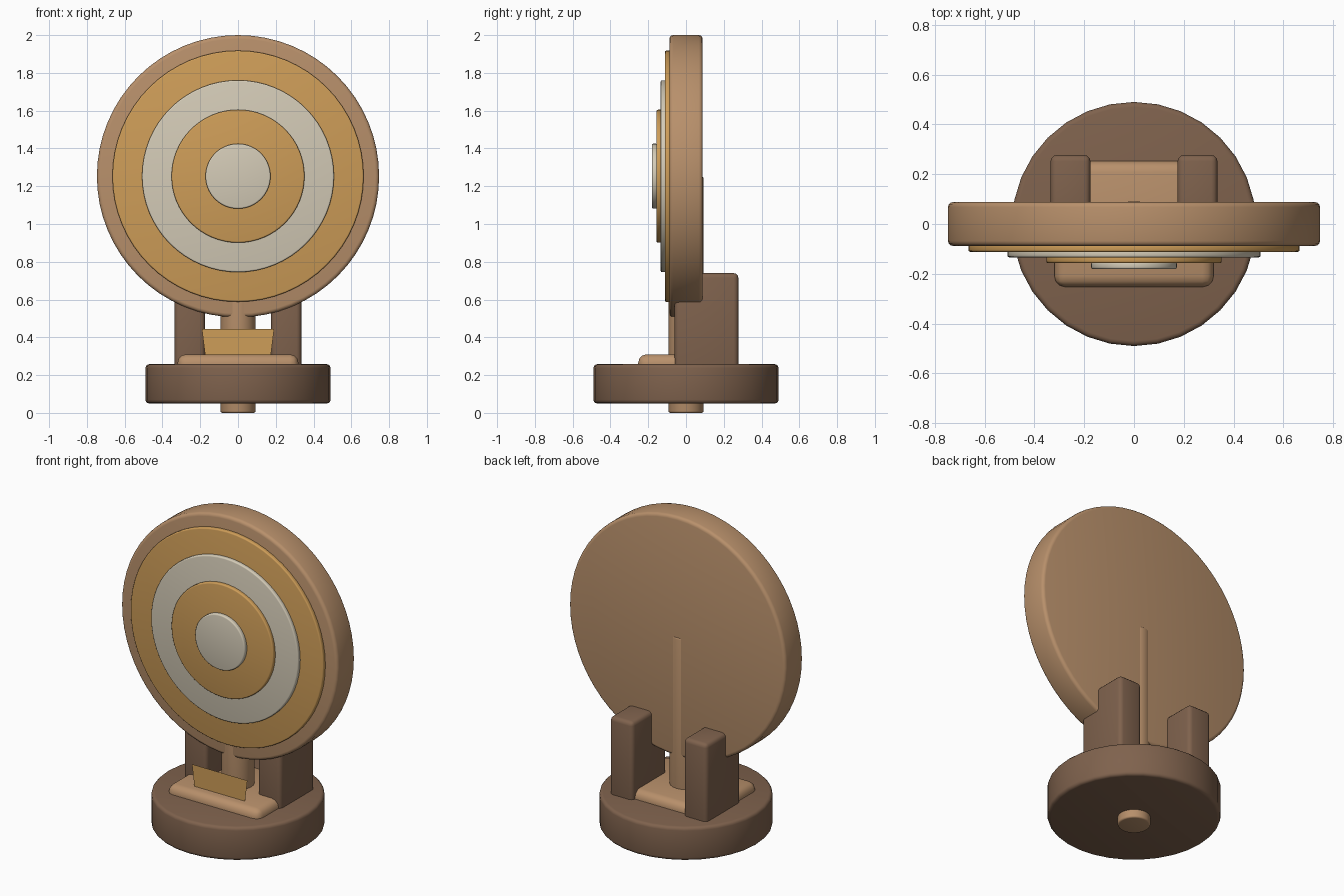
import bpy
import bmesh
import math
from mathutils import Matrix

if "Cube" in bpy.data.objects:
    bpy.data.objects.remove(bpy.data.objects["Cube"])


def material(name, srgb):
    m = bpy.data.materials.new(name)
    lin = [((c / 255 + 0.055) / 1.055) ** 2.4 for c in srgb]
    m.diffuse_color = (*lin, 1)
    m.use_nodes = True
    m.node_tree.nodes["Principled BSDF"].inputs["Base Color"].default_value = m.diffuse_color
    return m


TAN = material("tan wood", (184, 144, 107))
BROWN = material("dark brown wood", (127, 98, 77))
GOLD = material("gold", (206, 157, 88))
CREAM = material("cream", (212, 203, 183))


def finish(bm, name, mat, bevel=0, segments=3):
    me = bpy.data.meshes.new(name)
    bm.to_mesh(me)
    bm.free()
    ob = bpy.data.objects.new(name, me)
    bpy.context.collection.objects.link(ob)
    me.materials.append(mat)
    bpy.context.view_layer.objects.active = ob
    ob.select_set(True)
    if bevel:
        mod = ob.modifiers.new("rounded edges", 'BEVEL')
        mod.width = bevel
        mod.segments = segments
        mod.limit_method = 'ANGLE'
        mod.angle_limit = math.radians(40)
        bpy.ops.object.modifier_apply(modifier=mod.name)
        bpy.ops.object.shade_smooth_by_angle(angle=math.radians(35))
    ob.select_set(False)
    return ob


def cylinder(name, mat, radius, lo, hi, sides, bevel, facing_front=False, z=0):
    """Round part between lo and hi along z, or along y when facing front."""
    bm = bmesh.new()
    mid = (lo + hi) / 2
    if facing_front:
        mx = Matrix.Translation((0, mid, z)) @ Matrix.Rotation(math.pi / 2, 4, 'X')
    else:
        mx = Matrix.Translation((0, 0, mid))
    bmesh.ops.create_cone(bm, cap_ends=True, segments=sides, radius1=radius,
                          radius2=radius, depth=hi - lo, matrix=mx)
    return finish(bm, name, mat, bevel)


def box(name, mat, lo, hi, bevel, segments=3):
    bm = bmesh.new()
    bmesh.ops.create_cube(bm, size=1)
    for v in bm.verts:
        v.co = [(a + b) / 2 + c * (b - a) for a, b, c in zip(lo, hi, v.co)]
    return finish(bm, name, mat, bevel, segments)


# Round base with the central post running through it
cylinder("base", BROWN, 0.49, 0.05, 0.258, 32, 0.02)
cylinder("post", TAN, 0.093, 0.0, 1.25, 32, 0.01)

# Low platform and the two rear uprights
box("platform", TAN, (-0.32, -0.253, 0.15), (0.32, 0.253, 0.31), 0.045)
for side, x in (("left", -0.255), ("right", 0.255)):
    box(side + "_upright", BROWN, (x - 0.08, -0.06, 0.15), (x + 0.08, 0.277, 0.74), 0.025)

# Target board and its stacked rings
CENTER = 1.253
cylinder("target_board", TAN, 0.747, -0.088, 0.088, 64, 0.02, True, CENTER)
rings = [("outer_ring", GOLD, 0.665, -0.112), ("second_ring", CREAM, 0.508, -0.134),
         ("third_ring", GOLD, 0.352, -0.157), ("bullseye", CREAM, 0.172, -0.181)]
for name, mat, radius, front in rings:
    cylinder(name, mat, radius, front, front + 0.03, 64, 0.008, True, CENTER)

# Thin tapered name plate standing on the platform
bm = bmesh.new()
corners = [(-0.174, 0.305), (0.174, 0.305), (0.191, 0.443), (-0.191, 0.443)]
bm.faces.new([bm.verts.new((x, -0.18, z)) for x, z in corners])
finish(bm, "plate", GOLD)
